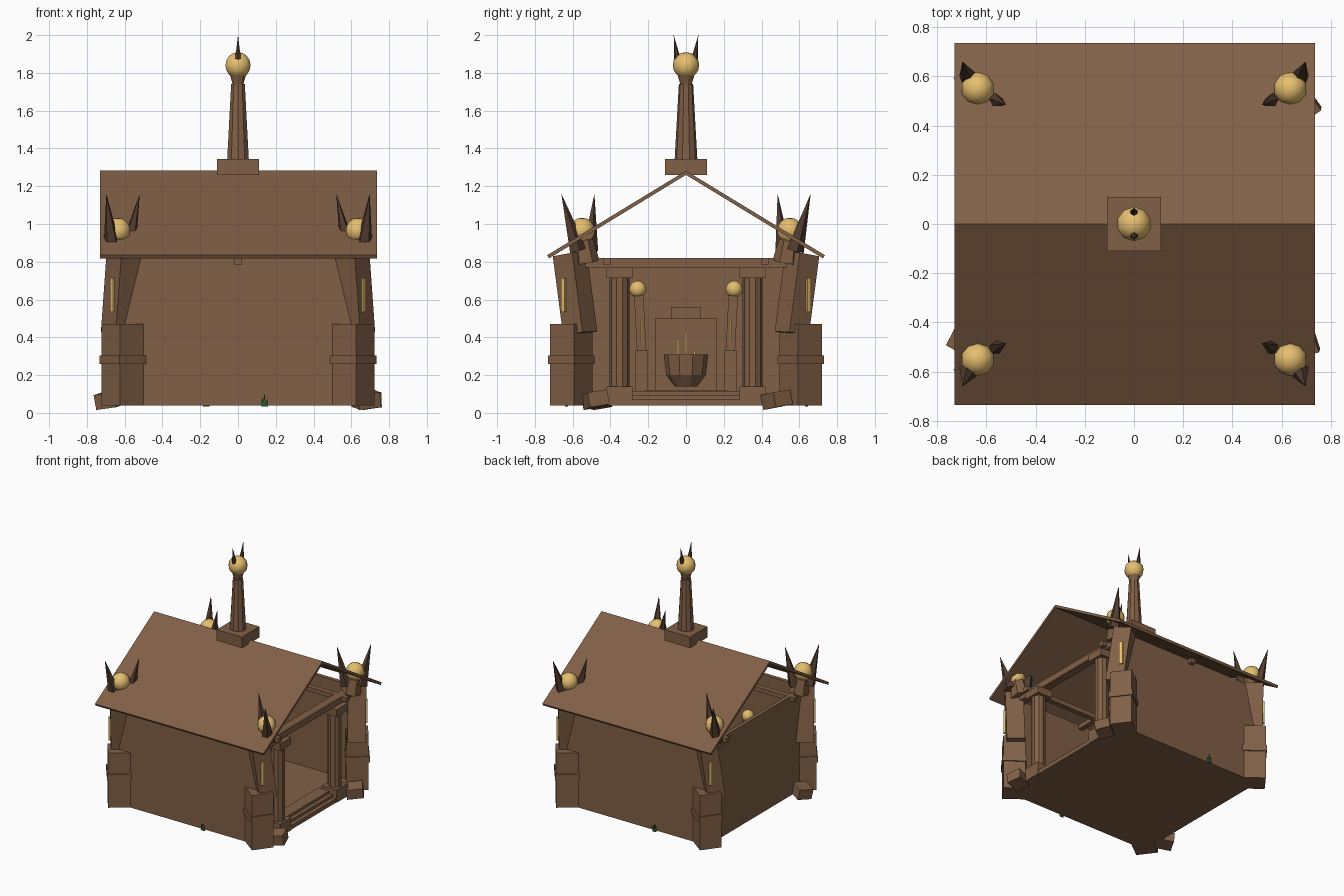
import bpy, bmesh, math
from mathutils import Vector, Matrix

if "Cube" in bpy.data.objects:
    bpy.data.objects.remove(bpy.data.objects["Cube"])


def material(name, rgb):
    m = bpy.data.materials.new(name)
    m.diffuse_color = (*rgb, 1)
    m.use_nodes = True
    m.node_tree.nodes["Principled BSDF"].inputs["Base Color"].default_value = m.diffuse_color
    return m


WOOD = material("wood", (0.22, 0.117, 0.062))
DARK = material("horn", (0.085, 0.045, 0.028))
GOLD = material("gold", (0.79, 0.52, 0.16))
GREEN = material("leaf", (0.02, 0.1, 0.03))


def finish(name, bm, mat):
    bmesh.ops.recalc_face_normals(bm, faces=bm.faces)
    me = bpy.data.meshes.new(name)
    bm.to_mesh(me)
    bm.free()
    ob = bpy.data.objects.new(name, me)
    me.materials.append(mat)
    bpy.context.collection.objects.link(ob)
    return ob


def box(name, x, y, z, mat=WOOD, rot=(0, 0, 0)):
    """Box from (min, max) ranges, optionally rotated about its centre."""
    bm = bmesh.new()
    bmesh.ops.create_cube(bm, size=1)
    bmesh.ops.scale(bm, vec=(x[1] - x[0], y[1] - y[0], z[1] - z[0]), verts=bm.verts)
    ob = finish(name, bm, mat)
    ob.location = (sum(x) / 2, sum(y) / 2, sum(z) / 2)
    ob.rotation_euler = rot
    return ob


def spike(name, a, b, r1, r2=0.0, sides=4, mat=WOOD, turn=0.0):
    """Cone or tapered prism from point a to point b."""
    a, b = Vector(a), Vector(b)
    d = b - a
    bm = bmesh.new()
    bmesh.ops.create_cone(bm, cap_ends=True, segments=sides, radius1=r1, radius2=r2, depth=d.length)
    q = Vector((0, 0, 1)).rotation_difference(d).to_matrix().to_4x4()
    bm.transform(Matrix.Translation((a + b) / 2) @ q @ Matrix.Rotation(turn, 4, 'Z'))
    return finish(name, bm, mat)


def ball(name, c, r):
    bm = bmesh.new()
    bmesh.ops.create_uvsphere(bm, u_segments=10, v_segments=8, radius=r)
    ob = finish(name, bm, GOLD)
    ob.location = c
    for p in ob.data.polygons:
        p.use_smooth = True
    return ob


# Floor and three walls; the right side is open
W = 0.625
box("floor", (-W, W), (-W, W), (0.04, 0.075))
for s, side in ((-1, "front"), (1, "back")):
    y = sorted((s * W, s * (W - 0.03)))
    box(side + "_wall", (-W, W), y, (0.04, 0.82))
box("left_wall", (-W, -W + 0.03), (-W, W), (0.04, 0.82))

# Roof slopes
for s in (-1, 1):
    bm = bmesh.new()
    prof = [(0, 1.282), (s * 0.735, 0.835), (s * 0.725, 0.818), (0, 1.26)]
    f = bm.faces.new([bm.verts.new((-0.73, y, z)) for y, z in prof])
    ext = bmesh.ops.extrude_face_region(bm, geom=[f])
    bmesh.ops.translate(bm, vec=(1.465, 0, 0), verts=[v for v in ext["geom"] if isinstance(v, bmesh.types.BMVert)])
    finish("roof_slope", bm, WOOD)

# Roof beams
box("cross_beam", (-0.02, 0.02), (-0.66, 0.66), (0.785, 0.82))
for y in (-0.42, 0.42):
    box("long_beam", (-0.66, 0.66), (y - 0.02, y + 0.02), (0.785, 0.82))

# Roof finial
box("finial_base", (-0.11, 0.11), (-0.11, 0.11), (1.26, 1.345))
spike("finial_shaft", (0, 0, 1.345), (0, 0, 1.74), 0.06, 0.038, 10)
spike("finial_neck", (0, 0, 1.74), (0, 0, 1.79), 0.03, 0.045, 10)
ball("finial_ball", (0, 0, 1.84), 0.07)
for s in (-1, 1):
    spike("finial_horn", (0, s * 0.045, 1.87), (0, s * 0.065, 2.0), 0.018, 0, 6, DARK)

# Corner buttresses with leaning posts, balls and horns
for sx in (-1, 1):
    for sy in (-1, 1):
        def P(x, y, z):
            return (sx * x, sy * y, z)
        ang = sx * sy * math.radians(37)
        c = (sx * 0.61, sy * 0.608)

        def block(name, h, z):
            box(name, (c[0] - h, c[0] + h), (c[1] - h, c[1] + h), z, WOOD, (0, 0, ang))
        block("corner_base", 0.08, (0.04, 0.47))
        block("corner_band", 0.088, (0.26, 0.305))
        spike("corner_post", P(0.635, 0.56, 0.42), P(0.605, 0.615, 0.84), 0.092, 0.092, 4,
              WOOD, ang + math.pi / 4)
        box("post_slit", (sx * 0.665 - 0.006, sx * 0.665 + 0.006), (sy * 0.648 - 0.012, sy * 0.648 + 0.012),
            (0.535, 0.715), GOLD, (0, 0, ang))
        spike("ball_neck", P(0.61, 0.53, 0.8), P(0.63, 0.55, 0.94), 0.072, 0.05, 6)
        ball("corner_ball", P(0.635, 0.55, 0.965), 0.068)
        spike("outer_horn", P(0.665, 0.575, 0.86), P(0.697, 0.66, 1.16), 0.05, 0, 5, DARK)
        spike("inner_horn", P(0.585, 0.51, 0.86), P(0.52, 0.485, 1.16), 0.045, 0, 5, DARK)

# Entrance columns, lintel and steps
for s in (-1, 1):
    y = s * 0.352
    box("column_foot", (0.53, 0.66), (y - 0.07, y + 0.07), (0.04, 0.14))
    spike("column", (0.595, y, 0.14), (0.595, y, 0.715), 0.052, 0.052, 10)
    box("column_capital", (0.53, 0.66), (y - 0.07, y + 0.07), (0.715, 0.77))
box("lintel", (0.555, 0.62), (-0.6, 0.6), (0.77, 0.82))
for i in range(3):
    box("step", (0.5, 0.655 - 0.03 * i), (-0.285, 0.285), (0.04, 0.072 + 0.022 * i))

# Shrine inside with bowl and gold marks
box("shrine_plinth", (-0.56, -0.12), (-0.22, 0.22), (0.07, 0.12))
box("shrine_block", (-0.55, -0.34), (-0.165, 0.165), (0.12, 0.5))
box("shrine_cap", (-0.52, -0.37), (-0.08, 0.08), (0.5, 0.56))
spike("bowl_lower", (-0.2, 0, 0.14), (-0.2, 0, 0.2), 0.06, 0.105, 10)
spike("bowl_upper", (-0.2, 0, 0.2), (-0.2, 0, 0.31), 0.105, 0.118, 10)
for y, z0, z1 in ((0, 0.2, 0.43), (-0.042, 0.31, 0.39), (0.045, 0.26, 0.33)):
    box("gold_mark", (-0.34, -0.33), (y - 0.005, y + 0.005), (z0, z1), GOLD)

# Inner lamp posts
for s in (-1, 1):
    box("lamp_foot", (-0.4, -0.32), (s * 0.235 - 0.035, s * 0.235 + 0.035), (0.075, 0.33))
    spike("lamp_post", (-0.36, s * 0.235, 0.33), (-0.36, s * 0.25, 0.62), 0.035, 0.035, 4, WOOD, math.pi / 4)
    box("lamp_slit", (-0.328, -0.322), (s * 0.237 - 0.005, s * 0.237 + 0.005), (0.38, 0.5), GOLD)
    ball("lamp_ball", (-0.36, s * 0.255, 0.655), 0.045)

# Fallen stones around the corners
for x, y, a in ((0.68, -0.48, 0.3), (0.68, 0.48, 0.6), (-0.68, -0.47, -0.5)):
    box("fallen_stone", (x - 0.06, x + 0.06), (y - 0.055, y + 0.055), (0.03, 0.11), WOOD, (0.15, -0.12, a))

# Small grass tufts
for x, y in ((0.14, -0.635), (-0.17, 0.635), (0.64, 0.43), (0.64, -0.45)):
    for dx, h in ((-0.008, 0.05), (0, 0.07), (0.01, 0.04)):
        spike("grass", (x + dx, y, 0.035), (x + dx * 1.6, y, 0.035 + h), 0.01, 0, 3, GREEN)
